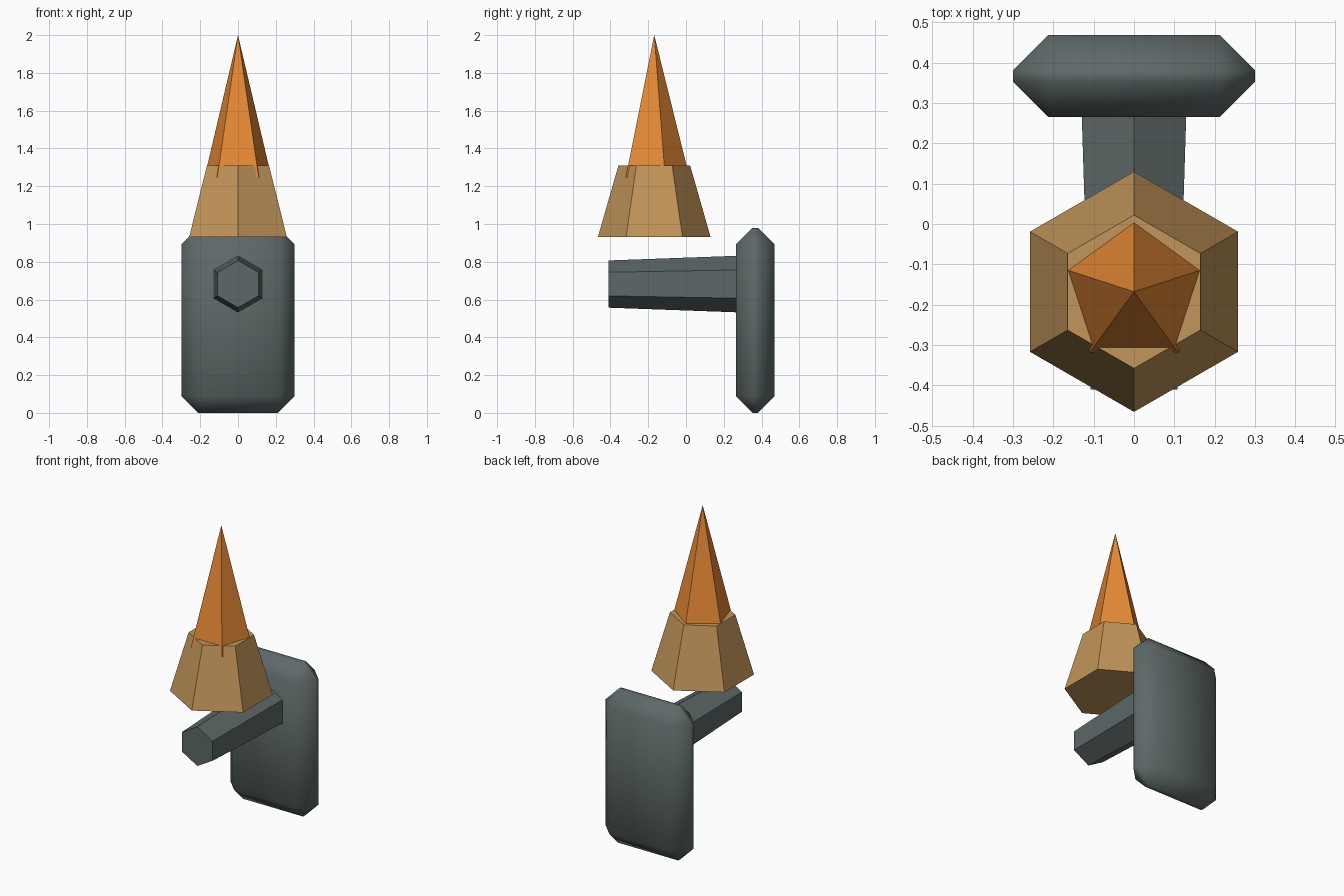
import bpy, math
from mathutils import Matrix

if "Cube" in bpy.data.objects:
    bpy.data.objects.remove(bpy.data.objects["Cube"])


def material(name, rgb):
    m = bpy.data.materials.new(name)
    m.diffuse_color = (*rgb, 1)
    m.use_nodes = True
    m.node_tree.nodes["Principled BSDF"].inputs["Base Color"].default_value = m.diffuse_color
    return m


orange = material("flame_orange", (0.80, 0.25, 0.035))
tan = material("warm_tan", (0.54, 0.30, 0.10))
grey = material("iron_grey", (0.11, 0.14, 0.138))


def frustum(name, sides, r1, r2, depth, matrix, mat):
    """Flat-sided cone along local z, first corner on local +y, starting at the origin."""
    bpy.ops.mesh.primitive_cone_add(vertices=sides, radius1=r1, radius2=r2, depth=depth)
    ob = bpy.context.object
    ob.name = name
    ob.data.transform(matrix @ Matrix.Translation((0, 0, depth / 2)))
    ob.data.materials.append(mat)
    return ob


AXIS_Y = -0.168

# Torch head: hexagonal cup and five-sided flame
frustum("cup", 6, 0.298, 0.19, 0.377, Matrix.Translation((0, AXIS_Y, 0.932)), tan)
frustum("flame", 5, 0.187, 0, 0.755, Matrix.Translation((0, AXIS_Y, 1.245)), orange)

# Tapered hexagonal arm reaching forward from the wall plate
frustum("arm", 6, 0.15, 0.125, 0.69,
        Matrix.Translation((0, 0.28, 0.682)) @ Matrix.Rotation(math.pi / 2, 4, 'X'), grey)

# Wall plate with broad chamfers and soft shading
bpy.ops.mesh.primitive_cube_add(size=1)
plate = bpy.context.object
plate.name = "wall_plate"
plate.data.transform(Matrix.Translation((0, 0.367, 0.49)) @ Matrix.Diagonal((0.6, 0.204, 0.98, 1)))
plate.data.materials.append(grey)
bevel = plate.modifiers.new("chamfer", 'BEVEL')
bevel.width = 0.088
bevel.segments = 1
bevel.limit_method = 'NONE'
bpy.ops.object.shade_smooth()
